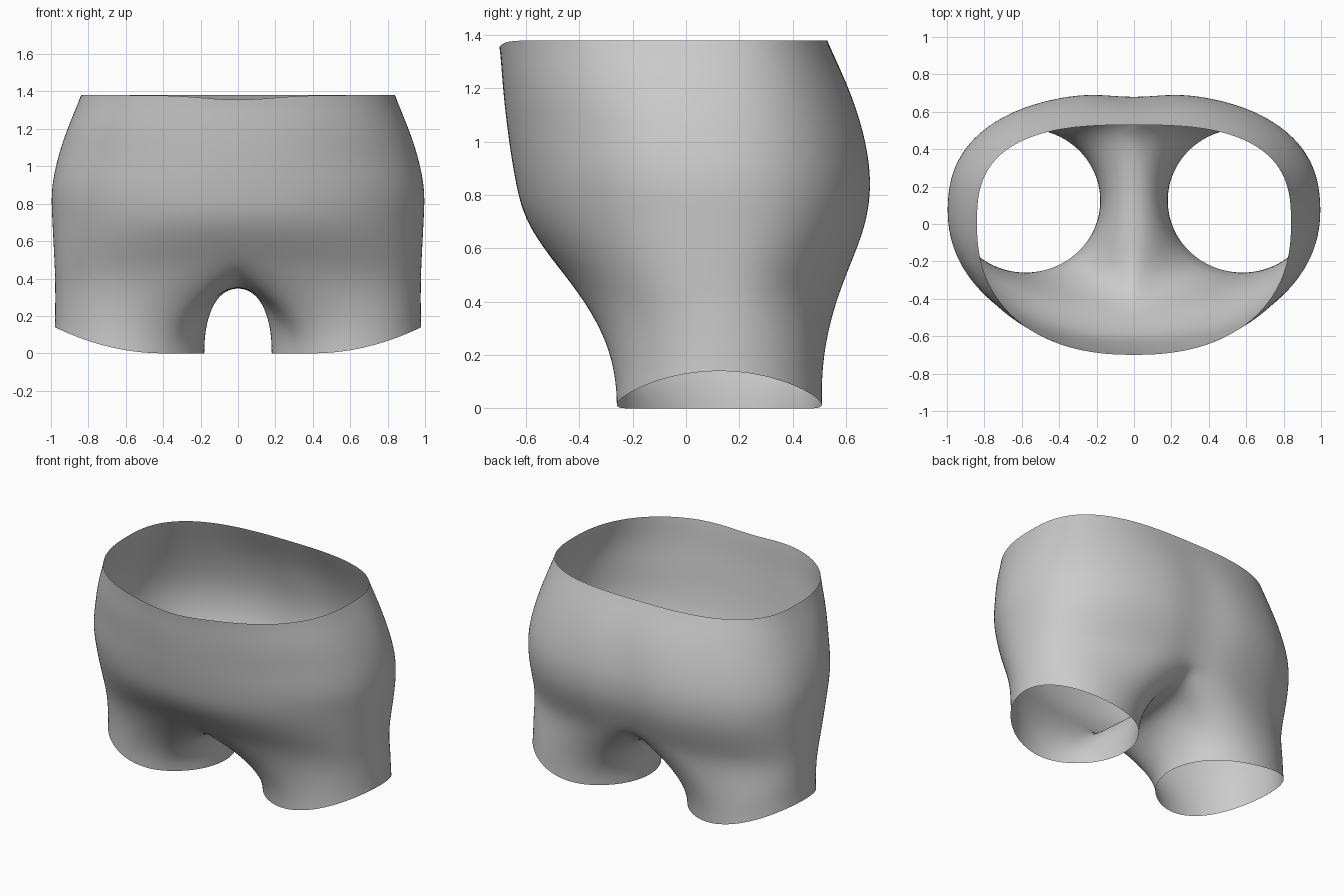
import bpy, bmesh, math
from mathutils import Vector

if "Cube" in bpy.data.objects:
    bpy.data.objects.remove(bpy.data.objects["Cube"])

# Torso sections: z, half width, side y, front y, back y, front power, back power, back crease depth
TORSO = [(.50, .985, .10, -.46, .615, 2.3, 2.3, .05),
         (.70, .995, .08, -.60, .690, 2.1, 2.4, .05),
         (.87, 1.00, .06, -.645, .707, 2.1, 2.4, .05),
         (1.05, .965, .04, -.672, .675, 2.1, 2.4, .04),
         (1.20, .915, .02, -.688, .620, 2.2, 2.5, .02),
         (1.38, .840, .00, -.70, .530, 2.3, 2.8, .00)]
# Crotch curve on the centre plane, back to front: s, y, z
CROTCH = [(0, .565, .50), (.2, .44, .40), (.45, .20, .355), (.65, 0, .35),
          (.85, -.25, .365), (.93, -.37, .415), (1, -.46, .50)]
OUT, INN, LOW, UP = 49, 23, 14, 22


def interp(table, t):
    """Smooth interpolation of table rows by their first column."""
    i = 0
    while i < len(table) - 2 and t > table[i + 1][0]:
        i += 1
    a, b = table[i], table[i + 1]
    p, n = table[max(i - 1, 0)], table[min(i + 2, len(table) - 1)]
    h = b[0] - a[0]
    u = (t - a[0]) / h
    res = []
    for k in range(1, len(a)):
        ma = (b[k] - p[k]) / (b[0] - p[0]) * h
        mb = (n[k] - a[k]) / (n[0] - a[0]) * h
        res.append((2*u**3 - 3*u*u + 1) * a[k] + (u**3 - 2*u*u + u) * ma
                   + (3*u*u - 2*u**3) * b[k] + (u**3 - u*u) * mb)
    return res


def section(z, i):
    """Point i of the half torso outline, front centre to back centre."""
    w, yc, front, back, nf, nb, dip = interp(TORSO, z)
    th = math.pi * (i / (OUT - 1) - .5)
    n, reach = (nf, front - yc) if th < 0 else (nb, back - yc)
    c = 0 if i in (0, OUT - 1) else math.cos(th)
    x = w * c ** (2 / n)
    y = yc + reach * abs(math.sin(th)) ** (2 / n)
    g = math.exp(-(x / .1) ** 2)
    if th > 0:
        y -= dip * g
    else:
        z -= .025 * math.exp(-(x / .25) ** 2) * max(0, (z - .9) / .48) ** 2
    return Vector((x, y, z))


bm = bmesh.new()
N = OUT + INN
columns = []
for j in range(N):
    # Leg opening, higher on the outside
    phi = math.radians(-120 + 5 * j)
    x, y = .58 + .4 * math.cos(phi), .125 + .385 * math.sin(phi)
    p0 = Vector((x, y, .14 * (max(0, x - .4) / .58) ** 2))
    if j < OUT:
        p3, e = section(.5, j), j
        w = min(1, .5 + min(j, OUT - 1 - j) / 16)
    else:
        k = j - OUT + 1
        cy, cz = interp(CROTCH, k / (INN + 1))
        p3 = Vector((0, cy, cz))
        e = OUT - 1 if k < (INN + 1) / 2 else 0
        w = max(0, .5 - min(k, INN + 1 - k) / 12)
    p1 = p0 + Vector((0, 0, .22))
    rise = (section(.53, e) - section(.5, e)) * 4
    p2 = p3 - rise * w + Vector((.11, 0, 0)) * (1 - w)
    col = []
    for r in range(LOW + 1):
        t = r / LOW
        s = 1 - t
        col.append(bm.verts.new(s**3*p0 + 3*s*s*t*p1 + 3*s*t*t*p2 + t**3*p3))
    if j < OUT:
        for r in range(1, UP + 1):
            col.append(bm.verts.new(section(.5 + .88 * r / UP, j)))
    columns.append(col)

for j in range(N):
    a, b = columns[j], columns[(j + 1) % N]
    rows = LOW + UP if j < OUT - 1 else LOW
    for r in range(rows):
        bm.faces.new((a[r], b[r], b[r + 1], a[r + 1]))

# Mirror the half and weld the centre seam
geom = bm.verts[:] + bm.edges[:] + bm.faces[:]
dup = bmesh.ops.duplicate(bm, geom=geom)["geom"]
for v in dup:
    if isinstance(v, bmesh.types.BMVert):
        v.co.x *= -1
bmesh.ops.remove_doubles(bm, verts=bm.verts, dist=.0005)
inner = [v for v in bm.verts if not v.is_boundary]
for _ in range(6):
    bmesh.ops.smooth_vert(bm, verts=inner, factor=.5, use_axis_x=True, use_axis_y=True, use_axis_z=True)
bmesh.ops.recalc_face_normals(bm, faces=bm.faces)
for f in bm.faces:
    f.smooth = True

me = bpy.data.meshes.new("shorts")
bm.to_mesh(me)
bm.free()
shorts = bpy.data.objects.new("shorts", me)
bpy.context.collection.objects.link(shorts)
sub = shorts.modifiers.new("smooth", 'SUBSURF')
sub.levels = sub.render_levels = 1
